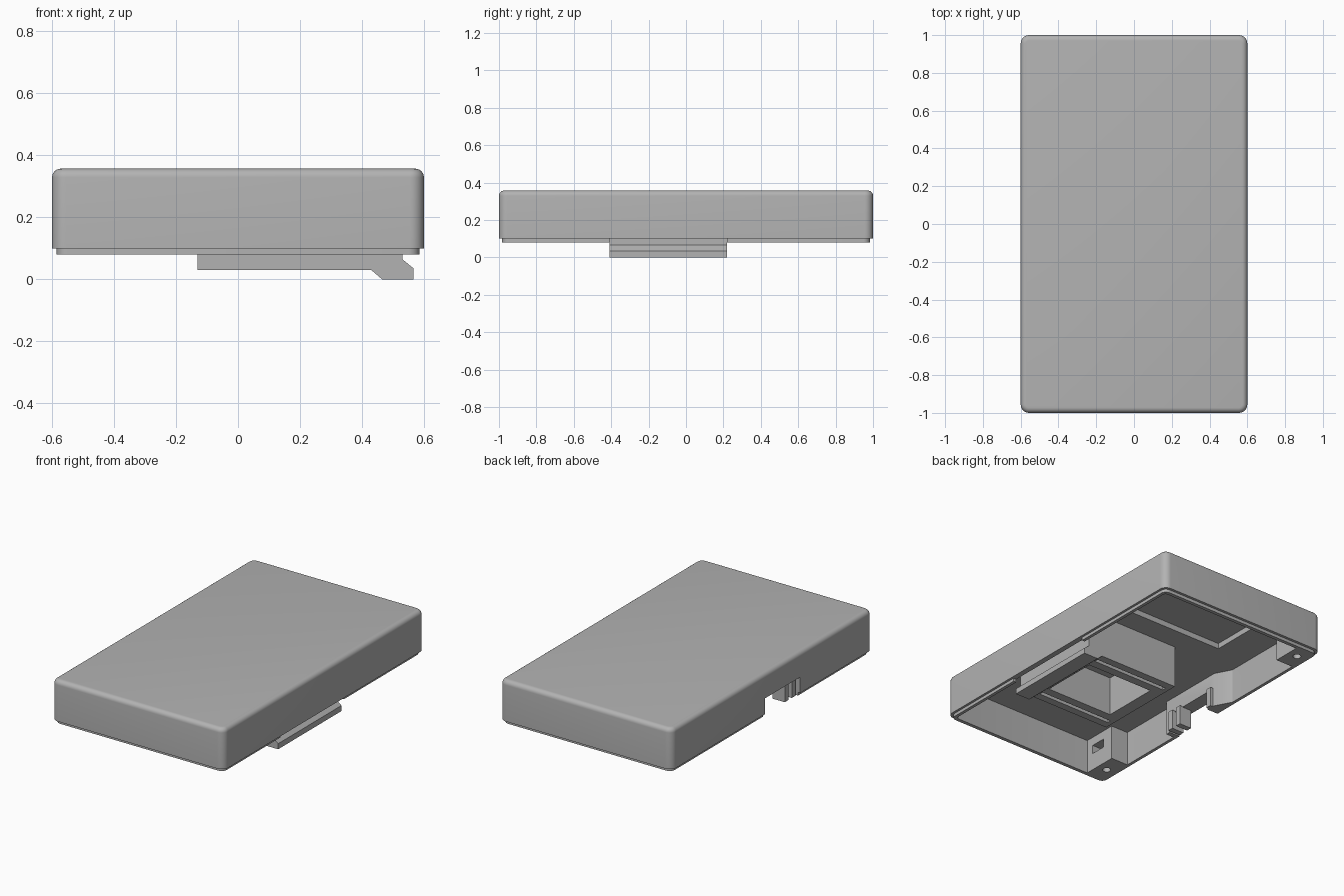
import bpy, bmesh, math
from mathutils import Matrix, Vector

if "Cube" in bpy.data.objects:
    bpy.data.objects.remove(bpy.data.objects["Cube"], do_unlink=True)

grey = bpy.data.materials.new("light_grey_plastic")
grey.use_nodes = True
colour = (0.45, 0.45, 0.45, 1)
grey.diffuse_color = colour
grey.node_tree.nodes["Principled BSDF"].inputs["Base Color"].default_value = colour

LIP, RIM, CEIL, TOP = 0.08, 0.10, 0.30, 0.357


def finish(name, bm):
    bmesh.ops.recalc_face_normals(bm, faces=bm.faces)
    mesh = bpy.data.meshes.new(name)
    bm.to_mesh(mesh)
    bm.free()
    mesh.materials.append(grey)
    ob = bpy.data.objects.new(name, mesh)
    bpy.context.collection.objects.link(ob)
    return ob


def box(name, x, y, z, corner=0, top=0):
    """Box from ranges, with rounded upright corners and rounded top edge."""
    bm = bmesh.new()
    bmesh.ops.create_cube(bm, size=1)
    for v in bm.verts:
        v.co = Vector(r[0] + (c + 0.5) * (r[1] - r[0]) for c, r in zip(v.co, (x, y, z)))
    if corner:
        up = [e for e in bm.edges if abs(e.verts[0].co.z - e.verts[1].co.z) > 0.001]
        bmesh.ops.bevel(bm, geom=up, offset=corner, segments=8, profile=0.5, affect='EDGES')
    if top:
        rim = [e for e in bm.edges if all(abs(v.co.z - z[1]) < 1e-5 for v in e.verts)]
        bmesh.ops.bevel(bm, geom=rim, offset=top, segments=6, profile=0.5, affect='EDGES')
    return finish(name, bm)


def prism(name, points, start, end, axis):
    """Extrude a 2D outline along y (points are x, z) or z (points are x, y)."""
    bm = bmesh.new()
    place = (lambda a, b: (a, start, b)) if axis == 'y' else (lambda a, b: (a, b, start))
    face = bm.faces.new([bm.verts.new(place(a, b)) for a, b in points])
    new = bmesh.ops.extrude_face_region(bm, geom=[face])["geom"]
    shift = Vector((0, end - start, 0)) if axis == 'y' else Vector((0, 0, end - start))
    bmesh.ops.translate(bm, vec=shift, verts=[v for v in new if isinstance(v, bmesh.types.BMVert)])
    return finish(name, bm)


def cylinder(name, x, y, z, radius, depth):
    bm = bmesh.new()
    bmesh.ops.create_cone(bm, cap_ends=True, segments=20, radius1=radius, radius2=radius,
                          depth=depth, matrix=Matrix.Translation((x, y, z)))
    return finish(name, bm)


def cut(ob, *cutters):
    for cutter in cutters:
        cutter.hide_render = True
        mod = ob.modifiers.new("cut", 'BOOLEAN')
        mod.operation, mod.solver, mod.object = 'DIFFERENCE', 'EXACT', cutter
        bpy.context.view_layer.objects.active = ob
        bpy.ops.object.modifier_apply(modifier=mod.name)
        bpy.data.objects.remove(cutter, do_unlink=True)


def notch():
    return box("notch_cutter", (-0.7, -0.4), (-0.28, 0.07), (0, 0.2))


# Rounded shell, hollow from below, with a shallow recess in its ceiling
shell = box("shell", (-0.6, 0.6), (-1, 1), (RIM, TOP), 0.045, 0.028)
cut(shell,
    box("cavity", (-0.565, 0.565), (-0.96, 0.96), (0, CEIL), 0.02),
    box("ceiling_recess", (-0.34, 0.5), (0.37, 0.93), (0.2, CEIL + 0.035)),
    notch())

# Thin lip below the shell rim, open at the clip and at the cable notch
lip = box("rim_lip", (-0.585, 0.585), (-0.983, 0.983), (LIP, RIM + 0.004), 0.035)
cut(lip,
    box("lip_inside", (-0.565, 0.565), (-0.96, 0.96), (0, 0.2), 0.02),
    box("clip_gap", (0.5, 0.7), (-0.41, 0.22), (0, 0.2)),
    notch())

# Corner screw bosses on one side
for label, lo, hi in (("front", -0.97, -0.735), ("back", 0.78, 0.97)):
    mid = -0.86 if lo < 0 else 0.89
    boss = box(label + "_screw_boss", (-0.575, -0.445), (lo, hi), (LIP, CEIL + 0.005))
    cut(boss,
        cylinder("screw_hole", -0.51, mid, 0.1, 0.024, 0.2),
        box("nut_slot", (-0.54, -0.4), (mid - 0.05, mid + 0.05), (0.19, 0.245)))

# Thickened side wall around the cable notch
wall = prism("notch_wall", [(-0.575, -0.31), (-0.51, -0.31), (-0.51, 0.13), (-0.575, 0.25)],
             LIP, CEIL + 0.005, 'z')
cut(wall, notch())

# Small fins that grip the cable
for i, y in enumerate((-0.25, -0.18, 0.1)):
    box("cable_fin_%d" % (i + 1), (-0.575, -0.49), (y - 0.018, y + 0.018), (LIP, 0.205))

# Rail clip housing with hooked foot
profile = [(-0.13, CEIL + 0.005), (-0.13, 0.03), (0.43, 0.03), (0.465, 0), (0.567, 0),
           (0.567, 0.035), (0.53, 0.065), (0.53, CEIL + 0.005)]
clip = prism("rail_clip", profile, -0.41, 0.22, 'y')
cut(clip,
    box("clip_pocket", (-0.05, 0.42), (-0.28, 0.09), (-0.1, 0.28)),
    box("front_slit", (-0.1, 0.425), (-0.36, -0.335), (-0.1, 0.06)),
    box("back_slit", (-0.1, 0.425), (0.145, 0.17), (-0.1, 0.06)))

# Smooth rounded edges, keep corners sharp
for ob in bpy.context.view_layer.objects:
    ob.select_set(ob.type == 'MESH')
bpy.context.view_layer.objects.active = shell
bpy.ops.object.shade_smooth_by_angle(angle=math.radians(30))
